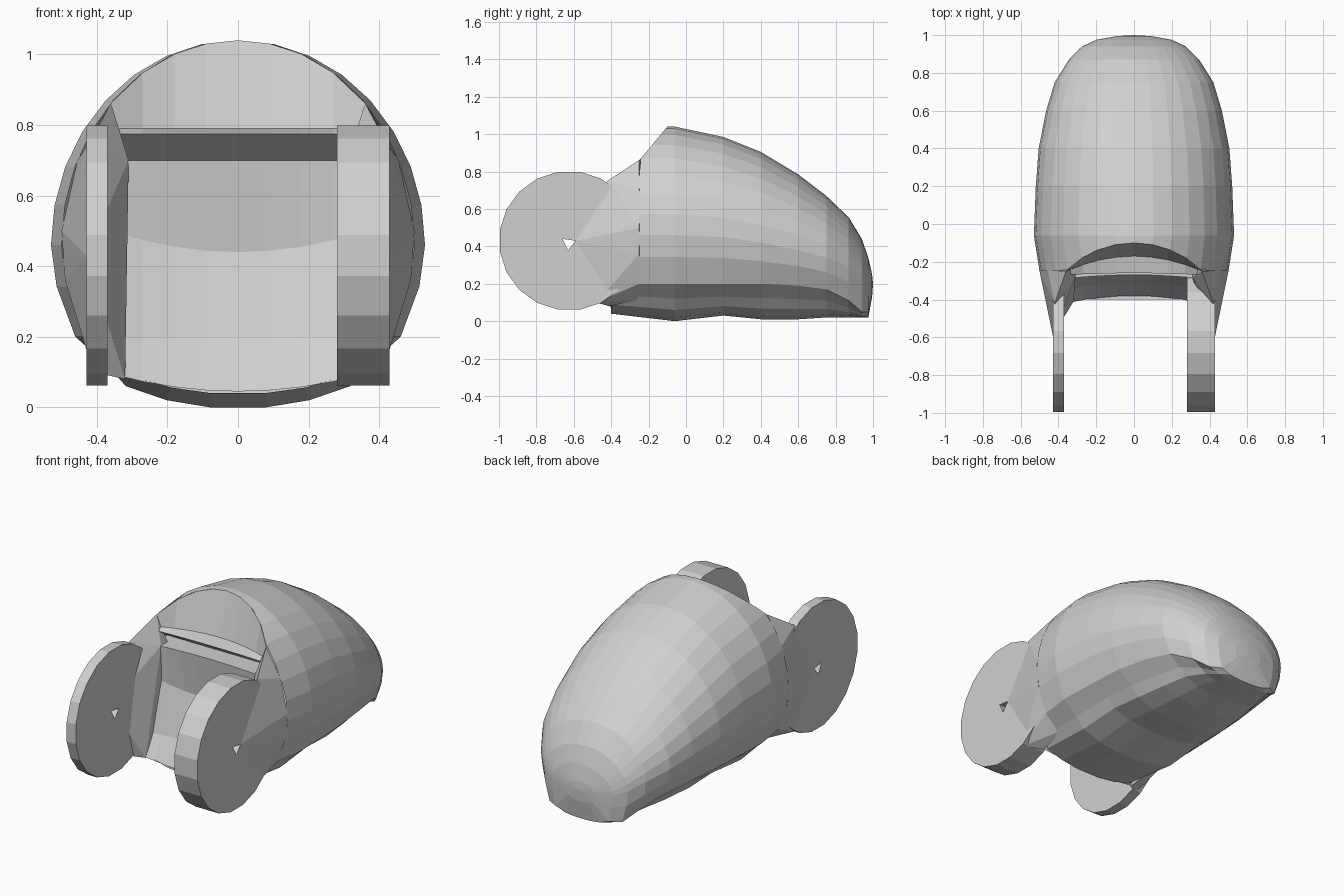
import bpy, bmesh, math
from mathutils import Matrix

cube = bpy.data.objects.get("Cube")
if cube:
    bpy.data.objects.remove(cube, do_unlink=True)

grey = bpy.data.materials.new("plain_grey")
grey.use_nodes = True
grey.diffuse_color = (0.63, 0.63, 0.63, 1)
grey.node_tree.nodes["Principled BSDF"].inputs["Base Color"].default_value = (0.63, 0.63, 0.63, 1)


def add_object(name, mesh):
    mesh.materials.clear()
    mesh.materials.append(grey)
    obj = bpy.data.objects.new(name, mesh)
    bpy.context.collection.objects.link(obj)
    return obj


def finish(name, bm):
    bmesh.ops.recalc_face_normals(bm, faces=bm.faces)
    mesh = bpy.data.meshes.new(name)
    bm.to_mesh(mesh)
    bm.free()
    return add_object(name, mesh)


def bridge(bm, rows, closed):
    for a, b in zip(rows, rows[1:]):
        n = len(a)
        for i in range(n if closed else n - 1):
            j = (i + 1) % n
            bm.faces.new((a[i], a[j], b[j], b[i]))


def section(w, top, mid, rim, bot):
    """Domed cross-section with an undercut rim and a shallow belly."""
    half = []
    for k in range(9):
        t = math.pi / 2 * k / 8
        half.append((w * math.sin(t), mid + (top - mid) * math.cos(t)))
    half += [(w * 0.97, mid * 0.55 + rim * 0.45), (w * 0.87, rim),
             (w * 0.7, rim * 0.6 + bot * 0.4), (w * 0.6, rim * 0.3 + bot * 0.7),
             (w * 0.38, rim * 0.1 + bot * 0.9), (w * 0.15, bot), (0, bot)]
    return half + [(-x, z) for x, z in reversed(half[1:-1])]


def edge_y(z):
    """Front edge of the shell: swept hood, upright sides, forward chin."""
    if z > 0.86:
        return -0.1 - 0.15 * (1.04 - z) / 0.18
    return -0.25 - 0.15 * min(1, max(0, (0.2 - z) / 0.11))


# Domed shell: y, half width, top, widest height, rim height, bottom
rings = [
    (None, 0.50, 1.04, 0.46, 0.20, 0.04),
    (-0.06, 0.53, 1.04, 0.46, 0.20, 0.00),
    (0.20, 0.52, 0.985, 0.45, 0.20, 0.03),
    (0.40, 0.505, 0.905, 0.42, 0.20, 0.01),
    (0.60, 0.465, 0.785, 0.38, 0.19, 0.01),
    (0.75, 0.42, 0.67, 0.34, 0.17, 0.02),
    (0.87, 0.345, 0.555, 0.29, 0.11, 0.02),
    (0.94, 0.275, 0.44, 0.24, 0.05, 0.02),
    (0.975, 0.20, 0.34, 0.21, 0.05, 0.02),
    (0.995, 0.09, 0.25, 0.20, 0.15, 0.13),
]
bm = bmesh.new()
rows = []
for y, *shape in rings:
    rows.append([bm.verts.new((x, edge_y(z) if y is None else y, z))
                 for x, z in section(*shape)])
bridge(bm, rows, True)
tip = bm.verts.new((0, 1.0, 0.2))
last = rows[-1]
for i, v in enumerate(last):
    bm.faces.new((v, last[(i + 1) % len(last)], tip))
finish("domed_shell", bm)

# Front panel: hood face, ledge, slot under it and the sloping wall
bm = bmesh.new()
columns = [-0.36 + 0.09 * i for i in range(9)]
arch = []
for x in columns:
    z = 0.46 + 0.58 * math.sqrt(1 - (x / 0.5) ** 2)
    arch.append(bm.verts.new((x, edge_y(z), z)))
rows = [arch]
# y, forward bow at the sides, z, rise at the sides
steps = [(-0.17, 0.08, 0.79, 0), (-0.26, 0.01, 0.775, 0), (-0.15, 0, 0.70, 0),
         (-0.27, 0.02, 0.70, 0), (-0.24, 0.04, 0.44, 0.06),
         (-0.31, 0.04, 0.20, 0), (-0.38, 0.04, 0.045, 0.05)]
for y, bow, z, rise in steps:
    rows.append([bm.verts.new((x, y - bow * (x / 0.36) ** 2, z + rise * (x / 0.36) ** 2))
                 for x in columns])
bridge(bm, rows, False)
finish("front_panel", bm)

# Cheeks blending the shell into the wheels
cheek = [(0.43, -0.59, 0.43), (0.42, -0.42, 0.75), (0.36, -0.25, 0.862),
         (0.455, -0.25, 0.70), (0.50, -0.25, 0.50), (0.49, -0.25, 0.36),
         (0.435, -0.25, 0.20), (0.475, -0.36, 0.44), (0.31, -0.28, 0.70),
         (0.32, -0.41, 0.08), (0.41, -0.48, 0.10), (0.31, -0.22, 0.70),
         (0.33, -0.22, 0.12)]
for side, s in (("left", 1), ("right", -1)):
    bm = bmesh.new()
    for x, y, z in cheek:
        bm.verts.new((s * x, y, z))
    bmesh.ops.convex_hull(bm, input=bm.verts)
    loose = [v for v in bm.verts if not v.link_faces]
    bmesh.ops.delete(bm, geom=loose, context="VERTS")
    finish(side + "_cheek", bm)

# Wheels with a small triangular axle hole; the left one is thicker
disc = [(-0.625 + 0.375 * math.cos(math.tau * (k + 0.5) / 20),
         0.43 + 0.373 * math.sin(math.tau * (k + 0.5) / 20)) for k in range(20)]
hole = [(-0.66, 0.44), (-0.59, 0.43), (-0.63, 0.38)]
for side, x0, x1 in (("left", 0.28, 0.43), ("right", -0.43, -0.37)):
    curve = bpy.data.curves.new(side + "_outline", "CURVE")
    curve.dimensions = "2D"
    curve.fill_mode = "BOTH"
    curve.extrude = (x1 - x0) / 2
    for points in (disc, hole):
        spline = curve.splines.new("POLY")
        spline.points.add(len(points) - 1)
        for p, (a, b) in zip(spline.points, points):
            p.co = (a, b, 0, 1)
        spline.use_cyclic_u = True
    helper = bpy.data.objects.new("outline", curve)
    mesh = bpy.data.meshes.new_from_object(helper)
    bpy.data.objects.remove(helper)
    mesh.transform(Matrix(((0, 0, 1, (x0 + x1) / 2), (1, 0, 0, 0), (0, 1, 0, 0), (0, 0, 0, 1))))
    for poly in mesh.polygons:
        poly.use_smooth = False
        poly.material_index = 0
    add_object(side + "_wheel", mesh)
